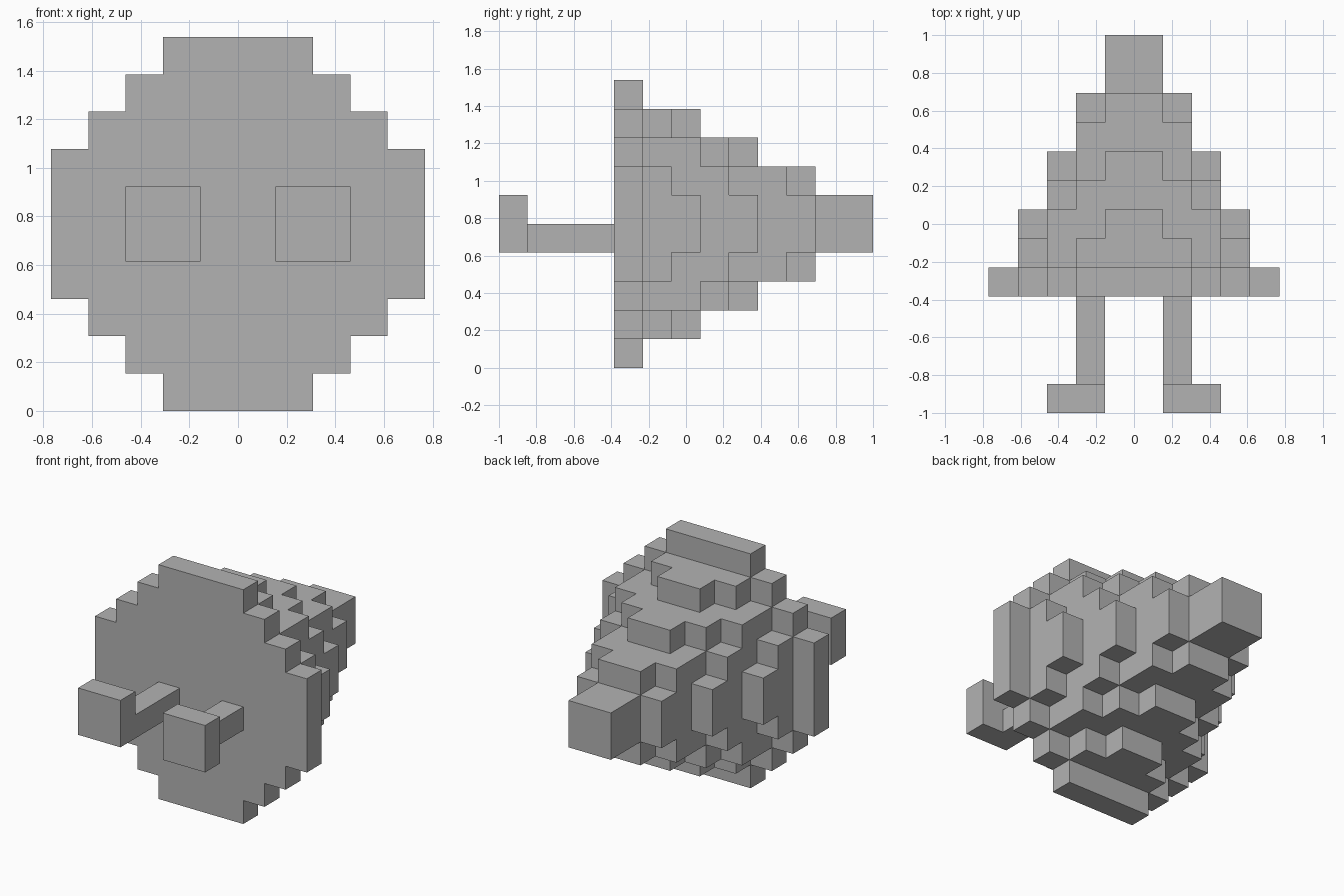
import bpy
import bmesh
from mathutils import Vector

if "Cube" in bpy.data.objects:
    bpy.data.objects.remove(bpy.data.objects["Cube"], do_unlink=True)

U = 2 / 13                              # edge of one block
ORIGIN = Vector((0, -6.5, 0))           # front end, in blocks

grey = bpy.data.materials.new("plain_grey")
grey.use_nodes = True
COLOUR = (0.45, 0.45, 0.45, 1)
grey.diffuse_color = COLOUR
grey.node_tree.nodes["Principled BSDF"].inputs["Base Color"].default_value = COLOUR


def block_part(name, cells):
    """Make one closed skin around a set of unit blocks."""
    bm = bmesh.new()
    for cell in cells:
        for axis in range(3):
            for side in (0, 1):
                neighbour = list(cell)
                neighbour[axis] += 2 * side - 1
                if tuple(neighbour) in cells:
                    continue
                corners = []
                for a, b in ((0, 0), (1, 0), (1, 1), (0, 1)):
                    p = Vector(cell)
                    p[axis] += side
                    p[(axis + 1) % 3] += a
                    p[(axis + 2) % 3] += b
                    corners.append(bm.verts.new((p + ORIGIN) * U))
                bm.faces.new(corners if side else corners[::-1])
    bmesh.ops.remove_doubles(bm, verts=bm.verts, dist=0.001)
    mesh = bpy.data.meshes.new(name)
    bm.to_mesh(mesh)
    bm.free()
    mesh.materials.append(grey)
    bpy.context.collection.objects.link(bpy.data.objects.new(name, mesh))


def ring(i):
    """Distance of a block from the centre line, counted from zero."""
    return i if i >= 0 else -i - 1


# Stepped cone: half width of every row, from the middle row outwards,
# one list for each slice from the front plate to the back tip
slices = [
    [5, 5, 4, 3, 2],
    [4, 4, 3, 2],
    [4, 3, 3, 1],
    [3, 3, 2],
    [3, 2, 1],
    [2, 2],
    [2, 1],
    [1],
    [1],
]
body = set()
for depth, rows in enumerate(slices):
    for z in range(-len(rows), len(rows)):
        half = rows[ring(z)]
        body |= {(x, depth + 4, z + 5) for x in range(-half, half)}
block_part("stepped_body", body)

# Arms with square end blocks, mirrored left and right
for name, mirror in (("left_arm", False), ("right_arm", True)):
    arm = {(1, y, 4) for y in range(1, 4)}
    arm |= {(x, 0, z) for x in (1, 2) for z in (4, 5)}
    if mirror:
        arm = {(-x - 1, y, z) for x, y, z in arm}
    block_part(name, arm)
